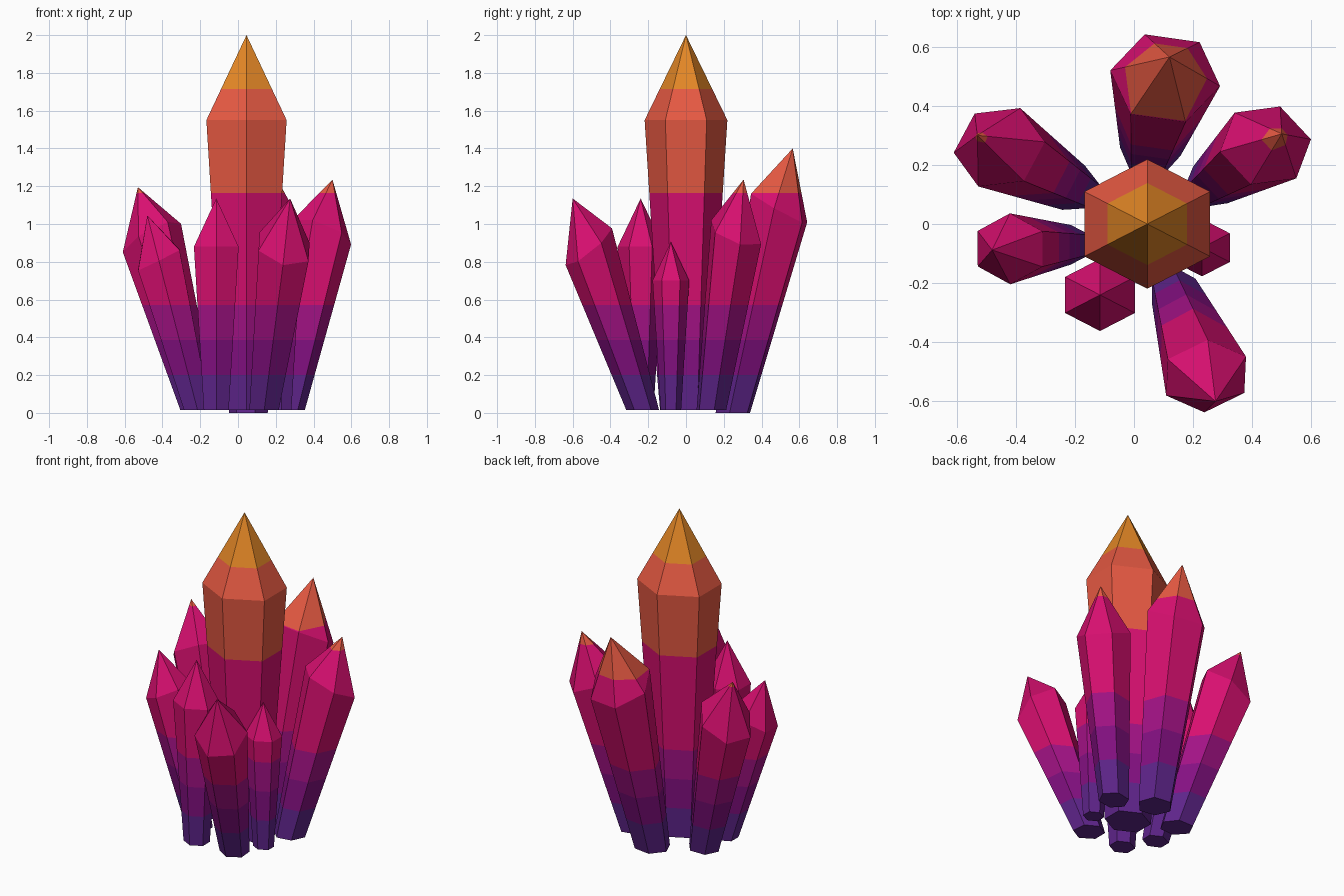
import bpy, bmesh, math
from mathutils import Vector

if "Cube" in bpy.data.objects:
    bpy.data.objects.remove(bpy.data.objects["Cube"])

# Crystals are regular in an unstretched space, then the cluster is stretched
STRETCH = Vector((1.12, 1.0, 1.55))
BANDS = [0.2, 0.385, 0.57, 1.165, 1.715]   # heights where the colour changes
SHOULDER = 0.775                           # where the point begins, along the axis
TAPER = 0.55                               # foot radius / shoulder radius


def make_material(name, rgb):
    mat = bpy.data.materials.new(name)
    lin = [((c / 255 + 0.055) / 1.055) ** 2.4 for c in rgb]
    mat.diffuse_color = (*lin, 1)
    mat.use_nodes = True
    mat.node_tree.nodes["Principled BSDF"].inputs["Base Color"].default_value = mat.diffuse_color
    return mat


materials = [make_material(n, c) for n, c in [
    ("indigo", (94, 36, 138)),
    ("purple", (132, 16, 130)),
    ("violet", (163, 18, 133)),
    ("pink", (216, 15, 112)),
    ("coral", (229, 89, 66)),
    ("amber", (227, 135, 38)),
]]


def squash(p):
    return Vector((p[0] / STRETCH.x, p[1] / STRETCH.y, p[2] / STRETCH.z))


def crystal(name, foot, tip, radius, angle, floor=0.015):
    a, b = squash((*foot, 0)), squash(tip)
    axis = b - a
    turn = Vector((0, 0, 1)).rotation_difference(axis)
    bm = bmesh.new()

    def ring(t):
        r = radius * (TAPER + (1 - TAPER) * t / SHOULDER)
        verts = []
        for i in range(6):
            ang = math.radians(angle + 60 * i)
            p = a + axis * t + turn @ Vector((r * math.cos(ang), r * math.sin(ang), 0))
            verts.append(bm.verts.new(p * STRETCH))
        return verts

    # six-sided shaft with a pointed end
    low, high = ring(-0.12), ring(SHOULDER)
    top = bm.verts.new(b * STRETCH)
    bm.faces.new(low[::-1])
    for i in range(6):
        j = (i + 1) % 6
        bm.faces.new((low[i], low[j], high[j], high[i]))
        bm.faces.new((high[i], high[j], top))

    def cut(z, clear=False):
        return bmesh.ops.bisect_plane(
            bm, geom=bm.verts[:] + bm.edges[:] + bm.faces[:],
            plane_co=(0, 0, z), plane_no=(0, 0, 1), clear_inner=clear)

    # flat foot, then colour bands by height
    cut(floor, True)
    bmesh.ops.holes_fill(bm, edges=[e for e in bm.edges if e.is_boundary], sides=0)
    for z in BANDS:
        cut(z)
    bmesh.ops.recalc_face_normals(bm, faces=bm.faces[:])
    for f in bm.faces:
        z = f.calc_center_median().z
        f.material_index = sum(z > h for h in BANDS)

    mesh = bpy.data.meshes.new(name)
    bm.to_mesh(mesh)
    bm.free()
    for m in materials:
        mesh.materials.append(m)
    bpy.context.collection.objects.link(bpy.data.objects.new(name, mesh))


# name, foot (x, y), tip, shoulder radius, angle of the first edge
crystal("main_crystal", (0.045, 0), (0.045, 0, 2.0), 0.219, 30)
crystal("back_crystal", (0.055, 0.245), (0.12, 0.565, 1.4), 0.168, 51, 0.0)
crystal("front_right_crystal", (0.133, -0.22), (0.276, -0.6, 1.135), 0.138, 30)
crystal("back_right_crystal", (0.255, 0.13), (0.5, 0.305, 1.235), 0.145, 10)
crystal("back_left_crystal", (-0.2, 0.12), (-0.53, 0.3, 1.195), 0.147, 5)
crystal("left_crystal", (-0.21, -0.07), (-0.48, -0.088, 1.045), 0.12, 30)
crystal("front_left_crystal", (-0.115, -0.24), (-0.115, -0.24, 1.135), 0.122, 30)
crystal("small_right_crystal", (0.23, -0.08), (0.23, -0.08, 0.905), 0.097, 30)
